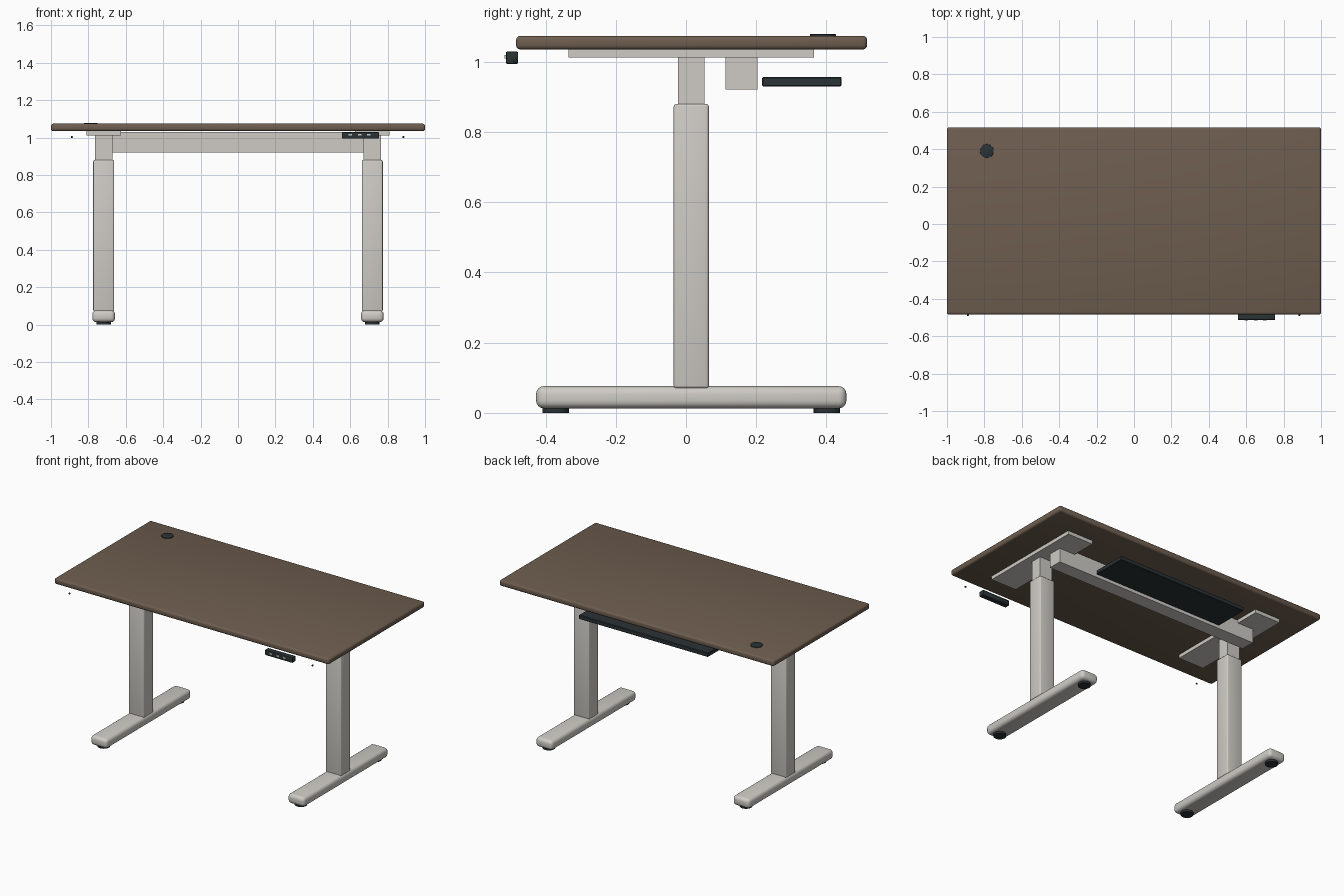
import bpy

cube = bpy.data.objects.get("Cube")
if cube:
    bpy.data.objects.remove(cube, do_unlink=True)


def make_material(name, colour):
    mat = bpy.data.materials.new(name)
    mat.use_nodes = True
    mat.diffuse_color = (*colour, 1)
    mat.node_tree.nodes["Principled BSDF"].inputs["Base Color"].default_value = (*colour, 1)
    return mat


WOOD = make_material("walnut brown", (0.155, 0.11, 0.078))
METAL = make_material("warm light grey", (0.62, 0.60, 0.56))
DARK = make_material("dark slate", (0.024, 0.033, 0.036))
PALE = make_material("pale button grey", (0.6, 0.62, 0.62))


def finish(name, mat, bevel=0, segments=3):
    """Name the active object, colour it and round its edges."""
    obj = bpy.context.object
    obj.name = name
    obj.data.materials.append(mat)
    if bevel:
        mod = obj.modifiers.new("Rounded edges", "BEVEL")
        mod.width, mod.segments = bevel, segments
        bpy.ops.object.modifier_apply(modifier=mod.name)
        bpy.ops.object.shade_smooth_by_angle(angle=0.6)
    return obj


def box(name, mat, xs, ys, zs, bevel=0, segments=3):
    """Box given by its low and high limits on each axis."""
    spans = (xs, ys, zs)
    bpy.ops.mesh.primitive_cube_add(size=1, location=[(a + b) / 2 for a, b in spans])
    bpy.context.object.scale = [b - a for a, b in spans]
    bpy.ops.object.transform_apply(location=False, rotation=False, scale=True)
    return finish(name, mat, bevel, segments)


def disc(name, mat, x, y, zs, radius, bevel=0):
    bpy.ops.mesh.primitive_cylinder_add(vertices=20, radius=radius, depth=zs[1] - zs[0],
                                        location=(x, y, sum(zs) / 2))
    return finish(name, mat, bevel, 2)


def around(centre, half):
    return (centre - half, centre + half)


# Desktop with cable grommet
box("desktop", WOOD, (-1, 1), (-0.484, 0.516), (1.035, 1.074), 0.012)
disc("cable_grommet", DARK, -0.787, 0.39, (1.07, 1.079), 0.037, 0.002)

# Two lifting legs, each with foot, pads and mounting plate
LEG_Y = 0.015
for side, sign in (("left", 1), ("right", -1)):
    x = sign * 0.718
    box(f"{side}_foot", METAL, around(x, 0.061), around(LEG_Y, 0.442), (0.013, 0.076), 0.022, 4)
    box(f"{side}_outer_column", METAL, around(x, 0.056), around(LEG_Y, 0.05), (0.07, 0.88), 0.008)
    box(f"{side}_inner_column", METAL, around(x, 0.046), around(LEG_Y, 0.038), (0.86, 1.03))
    box(f"{side}_mounting_plate", METAL, around(x, 0.092), around(LEG_Y, 0.35), (1.012, 1.036))
    for end, offset in (("front", -0.386), ("back", 0.386)):
        disc(f"{side}_{end}_pad", DARK, x, LEG_Y + offset, (0, 0.016), 0.038)

# Cross beam and cable tray
box("cross_beam", METAL, (-0.74, 0.74), (0.112, 0.204), (0.921, 1.03))
box("cable_tray", DARK, (-0.47, 0.47), (0.217, 0.443), (0.93, 0.957), 0.003, 1)

# Hand control with buttons
box("hand_control", DARK, (0.555, 0.755), (-0.513, -0.478), (0.994, 1.029), 0.004, 2)
for i, x in enumerate((0.60, 0.65, 0.70)):
    box(f"control_button_{i + 1}", PALE, around(x, 0.009), (-0.517, -0.51), around(1.015, 0.005))

# Small pegs below the front edge
for side, x in (("left", 0.884), ("right", -0.888)):
    bpy.ops.mesh.primitive_uv_sphere_add(segments=10, ring_count=6, radius=0.006,
                                         location=(x, -0.486, 1.003))
    finish(f"{side}_edge_peg", DARK)
    bpy.ops.object.shade_smooth()
